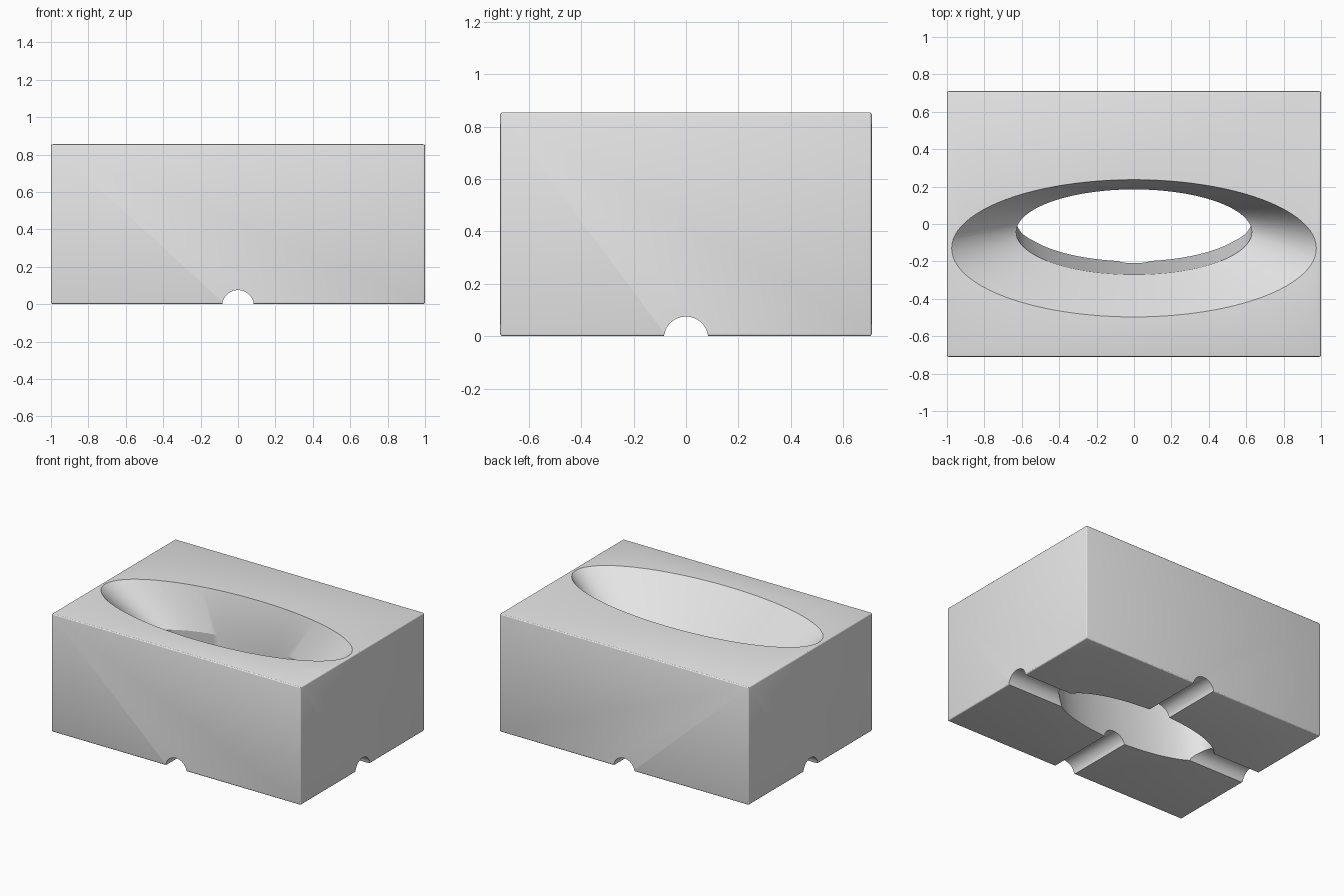
import bpy
import bmesh
from math import cos, sin, pi, radians
from mathutils import Matrix, Vector

default_cube = bpy.data.objects.get("Cube")
if default_cube:
    bpy.data.objects.remove(default_cube, do_unlink=True)

WIDTH, DEPTH, HEIGHT = 2.0, 1.42, 0.855
EDGE = 0.01

grey = bpy.data.materials.new("plain grey")
grey.use_nodes = True
grey.diffuse_color = (0.8, 0.8, 0.8, 1)
grey.node_tree.nodes["Principled BSDF"].inputs["Base Color"].default_value = (0.8, 0.8, 0.8, 1)


def make_object(name, bm):
    bmesh.ops.recalc_face_normals(bm, faces=bm.faces)
    mesh = bpy.data.meshes.new(name)
    bm.to_mesh(mesh)
    bm.free()
    mesh.materials.append(grey)
    obj = bpy.data.objects.new(name, mesh)
    bpy.context.collection.objects.link(obj)
    return obj


# Solid block with slightly rounded edges
bm = bmesh.new()
bmesh.ops.create_cube(bm, size=1)
bmesh.ops.scale(bm, vec=(WIDTH, DEPTH, HEIGHT), verts=bm.verts)
bmesh.ops.translate(bm, vec=(0, 0, HEIGHT / 2), verts=bm.verts)
bmesh.ops.bevel(bm, geom=bm.edges[:], offset=EDGE, segments=3,
                profile=0.5, affect='EDGES')
block = make_object("block", bm)


# Oval opening: leaning throat below, flared funnel above
# Each ring: centre y, height, half width, half depth
def blend(a, b, t):
    return a.lerp(b, t)


floor_ring = Vector((0.03, 0.0, 0.63, 0.23))
throat_ring = Vector((-0.043, 0.56, 0.63, 0.228))
rim_ring = Vector((-0.13, HEIGHT, 0.975, 0.367))
rings = [blend(throat_ring, floor_ring, 1.2), throat_ring,
         blend(throat_ring, rim_ring, 1.2)]
SIDES = 96
bm = bmesh.new()
loops = []
for cy, z, rx, ry in rings:
    loops.append([bm.verts.new((rx * cos(2 * pi * i / SIDES),
                                cy + ry * sin(2 * pi * i / SIDES), z))
                  for i in range(SIDES)])
for low, high in zip(loops, loops[1:]):
    for i in range(SIDES):
        j = (i + 1) % SIDES
        bm.faces.new((low[i], low[j], high[j], high[i]))
bm.faces.new(loops[0])
bm.faces.new(loops[-1])
cutters = [make_object("opening_cutter", bm)]

# Round grooves crossing the underside
for name, axis in (("side_groove_cutter", 'Y'), ("front_groove_cutter", 'X')):
    bm = bmesh.new()
    turn = Matrix.Translation((0, 0, -0.01)) @ Matrix.Rotation(radians(90), 4, axis)
    bmesh.ops.create_cone(bm, cap_ends=True, segments=48, radius1=0.085,
                          radius2=0.085, depth=2.4, matrix=turn)
    cutters.append(make_object(name, bm))

# Cut the block, then discard the cutters
bpy.ops.object.select_all(action='DESELECT')
bpy.context.view_layer.objects.active = block
block.select_set(True)
for cutter in cutters:
    cutter.hide_render = True
    mod = block.modifiers.new(cutter.name, 'BOOLEAN')
    mod.operation = 'DIFFERENCE'
    mod.solver = 'EXACT'
    mod.object = cutter
    bpy.ops.object.modifier_apply(modifier=mod.name)
for cutter in cutters:
    bpy.data.objects.remove(cutter, do_unlink=True)

# Smooth curved walls, crisp edges
bpy.ops.object.shade_smooth_by_angle(angle=radians(20))
